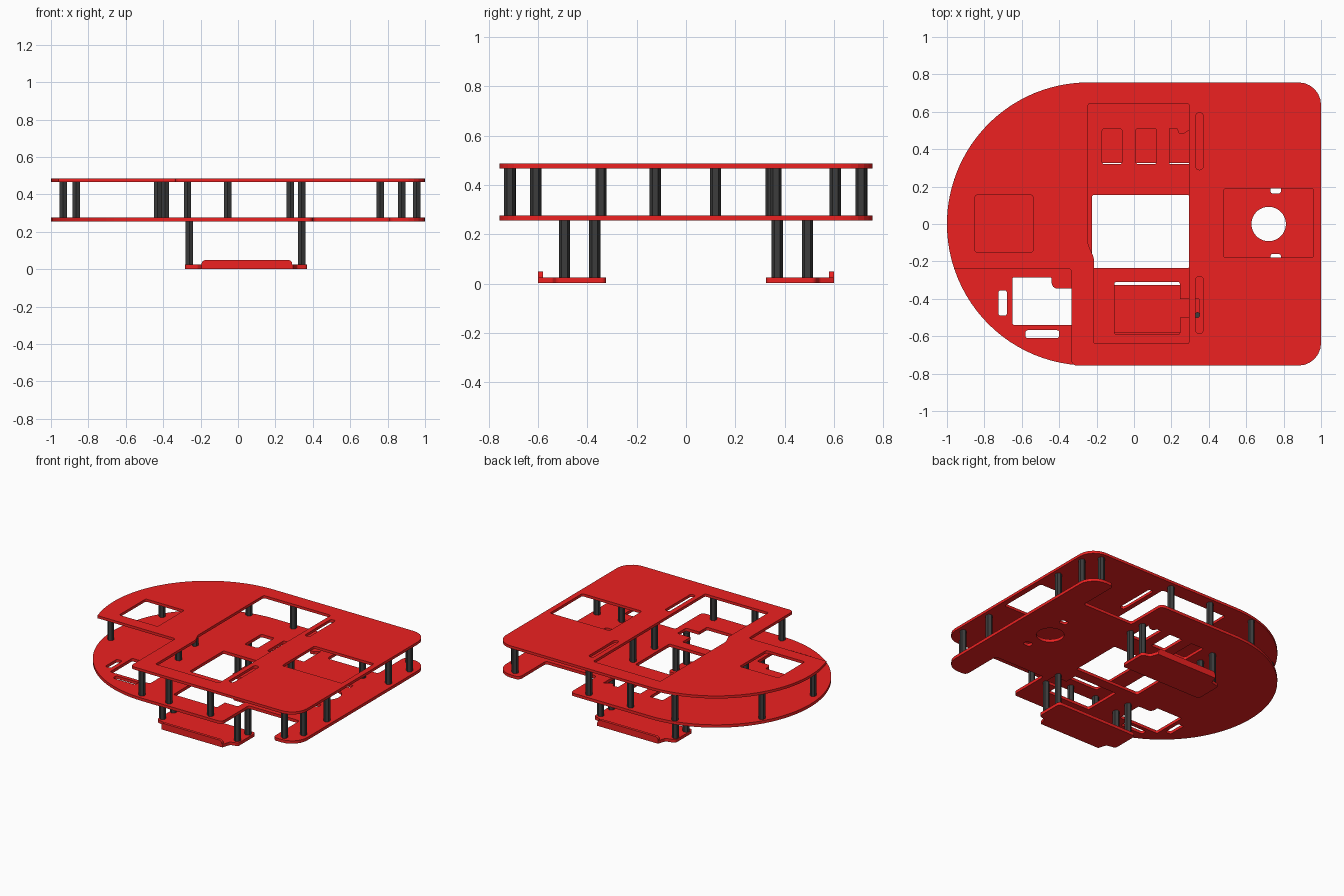
import bpy, bmesh, math
from mathutils import Vector

if "Cube" in bpy.data.objects:
    bpy.data.objects.remove(bpy.data.objects["Cube"])


def material(name, col):
    m = bpy.data.materials.new(name)
    m.diffuse_color = (*col, 1)
    m.use_nodes = True
    m.node_tree.nodes["Principled BSDF"].inputs["Base Color"].default_value = m.diffuse_color
    return m


RED = material("red_plate", (0.85, 0.015, 0.015))
BLACK = material("black_standoff", (0.045, 0.045, 0.045))


def fillet(points, seg=6):
    """Points are (x, y) or (x, y, corner radius)."""
    out, n = [], len(points)
    for i, p in enumerate(points):
        c = Vector(p[:2])
        r = p[2] if len(p) > 2 else 0
        if r == 0:
            out.append(c)
            continue
        u = (Vector(points[i - 1][:2]) - c).normalized()
        v = (Vector(points[(i + 1) % n][:2]) - c).normalized()
        half = u.angle(v) / 2
        t = r / math.tan(half)
        centre = c + (u + v).normalized() * (r / math.sin(half))
        a, b = c + u * t - centre, c + v * t - centre
        sweep = a.angle(b)
        for k in range(seg + 1):
            f = k / seg
            out.append(centre + (a * math.sin((1 - f) * sweep) + b * math.sin(f * sweep)) / math.sin(sweep))
    return out


def rect(x0, x1, y0, y1, r=0.012):
    return [(x0, y0, r), (x1, y0, r), (x1, y1, r), (x0, y1, r)]


def arc(cx, cy, r, a0, a1, n):
    return [(cx + r * math.cos(math.radians(a0 + (a1 - a0) * i / n)),
             cy + r * math.sin(math.radians(a0 + (a1 - a0) * i / n))) for i in range(n + 1)]


def plate(name, loops, z0, z1):
    """Flat sheet: first loop is the outline, the others are holes."""
    cu = bpy.data.curves.new(name, 'CURVE')
    cu.dimensions, cu.fill_mode = '2D', 'BOTH'
    cu.extrude = (z1 - z0) / 2
    for loop in loops:
        pts = fillet(loop)
        sp = cu.splines.new('POLY')
        sp.points.add(len(pts) - 1)
        for q, p in zip(sp.points, pts):
            q.co = (p.x, p.y, 0, 1)
        sp.use_cyclic_u = True
    ob = bpy.data.objects.new(name, cu)
    bpy.context.collection.objects.link(ob)
    bpy.ops.object.select_all(action='DESELECT')
    ob.select_set(True)
    bpy.context.view_layer.objects.active = ob
    bpy.ops.object.convert(target='MESH')
    ob = bpy.context.view_layer.objects.active
    bm = bmesh.new()
    bm.from_mesh(ob.data)
    bmesh.ops.remove_doubles(bm, verts=bm.verts, dist=1e-5)
    bmesh.ops.recalc_face_normals(bm, faces=bm.faces)
    for f in bm.faces:
        f.smooth = False
    bm.to_mesh(ob.data)
    bm.free()
    ob.location.z = (z0 + z1) / 2
    ob.data.materials.clear()
    ob.data.materials.append(RED)
    return ob


def standoff(name, x, y, z0, z1):
    bpy.ops.mesh.primitive_cylinder_add(vertices=6, radius=0.023, depth=z1 - z0,
                                        location=(x, y, (z0 + z1) / 2))
    ob = bpy.context.object
    ob.name = name
    ob.data.materials.append(BLACK)


H, CX = 0.757, -0.243

# Upper deck: round nose, notch at the front left corner, large opening
end = 180 + math.degrees(math.asin(0.24 / H))
top = [(1, -H, 0.12), (1, H, 0.12)] + arc(CX, 0, H, 90, end, 40)
top += [(-0.335, -0.24, 0.015), (-0.335, -H, 0.03)]
opening = [(-0.245, 0.645, 0.012), (0.295, 0.645, 0.012), (0.295, -0.64, 0.012),
           (-0.215, -0.64, 0.012), (-0.215, -0.18, 0.04), (-0.245, -0.11, 0.04)]
plate("upper_deck", [top, opening,
                     rect(-0.85, -0.54, -0.15, 0.155),
                     rect(0.48, 0.96, -0.18, 0.19),
                     rect(0.33, 0.37, 0.29, 0.595, 0.018),
                     rect(0.33, 0.37, -0.585, -0.28, 0.018)], 0.467, 0.486)

# Lower deck: same outline with a wheel notch on each side
bottom = [(0.40, -H, 0.03), (0.40, -0.45, 0.02), (0.81, -0.45, 0.02), (0.81, -H, 0.03),
          (1, -H, 0.12), (1, H, 0.12),
          (0.81, H, 0.03), (0.81, 0.45, 0.02), (0.40, 0.45, 0.02), (0.40, H, 0.03)]
bottom += arc(CX, 0, H, 90, 270, 48)
motor = [(-0.105, -0.59, 0.01), (0.245, -0.59, 0.01), (0.245, -0.5), (0.35, -0.5, 0.01),
         (0.35, -0.4, 0.01), (0.245, -0.4), (0.245, -0.31, 0.01), (-0.105, -0.31, 0.01)]
window = [(-0.65, -0.54, 0.01), (-0.33, -0.54, 0.01), (-0.33, -0.345, 0.01),
          (-0.44, -0.345, 0.03), (-0.44, -0.285, 0.01), (-0.65, -0.285, 0.01)]
notched = [(0.19, 0.32), (0.305, 0.32), (0.305, 0.51), (0.27, 0.485), (0.24, 0.485),
           (0.23, 0.51), (0.19, 0.51)]
plate("lower_deck", [bottom, motor, window, notched,
                     rect(-0.225, 0.298, -0.235, 0.155),
                     rect(-0.17, -0.065, 0.32, 0.51),
                     rect(0.01, 0.12, 0.32, 0.51),
                     rect(-0.725, -0.68, -0.49, -0.355),
                     rect(-0.58, -0.4, -0.61, -0.568),
                     rect(0.73, 0.785, 0.163, 0.205),
                     rect(0.73, 0.785, -0.205, -0.16),
                     arc(0.72, 0, 0.092, 0, 352.5, 47)], 0.255, 0.276)

# Standoffs between the decks
upper = [(-0.935, -0.125), (-0.865, 0.365), (-0.41, H - 0.045), (-0.43, 0.12), (-0.39, -0.125),
         (-0.27, -0.715), (0.955, -0.61), (0.955, -0.345), (0.955, 0.365), (0.955, 0.605),
         (0.875, -0.715), (0.875, 0.71), (0.76, -0.345), (0.76, 0.345),
         (0.34, -0.125), (0.34, 0.12)]
upper += [(x, s * 0.713) for x in (-0.055, 0.28) for s in (-1, 1)]
for x, y in upper:
    standoff("deck_standoff", x, y, 0.276, 0.467)

# Hanging brackets with a raised lip, and their standoffs
for s, side in ((-1, "front"), (1, "back")):
    shape = [(-0.283, 0.325, 0.02), (0.37, 0.325, 0.02), (0.37, 0.525, 0.02), (0.315, 0.54, 0.015),
             (0.295, 0.6), (-0.195, 0.6), (-0.215, 0.54, 0.015), (-0.283, 0.525, 0.02)]
    plate(side + "_bracket", [[(p[0], s * p[1], *p[2:]) for p in shape]], 0.002, 0.024)
    lip = plate(side + "_bracket_lip", [[(-0.195, 0), (0.29, 0), (0.29, 0.026, 0.022),
                                         (-0.195, 0.026, 0.022)]], -0.01, 0.01)
    lip.rotation_euler.x = math.pi / 2
    lip.location = (0, s * 0.59, 0.023)
    for x in (-0.26, 0.34):
        for y in (0.37, 0.493):
            standoff(side + "_bracket_standoff", x, s * y, 0.024, 0.255)
